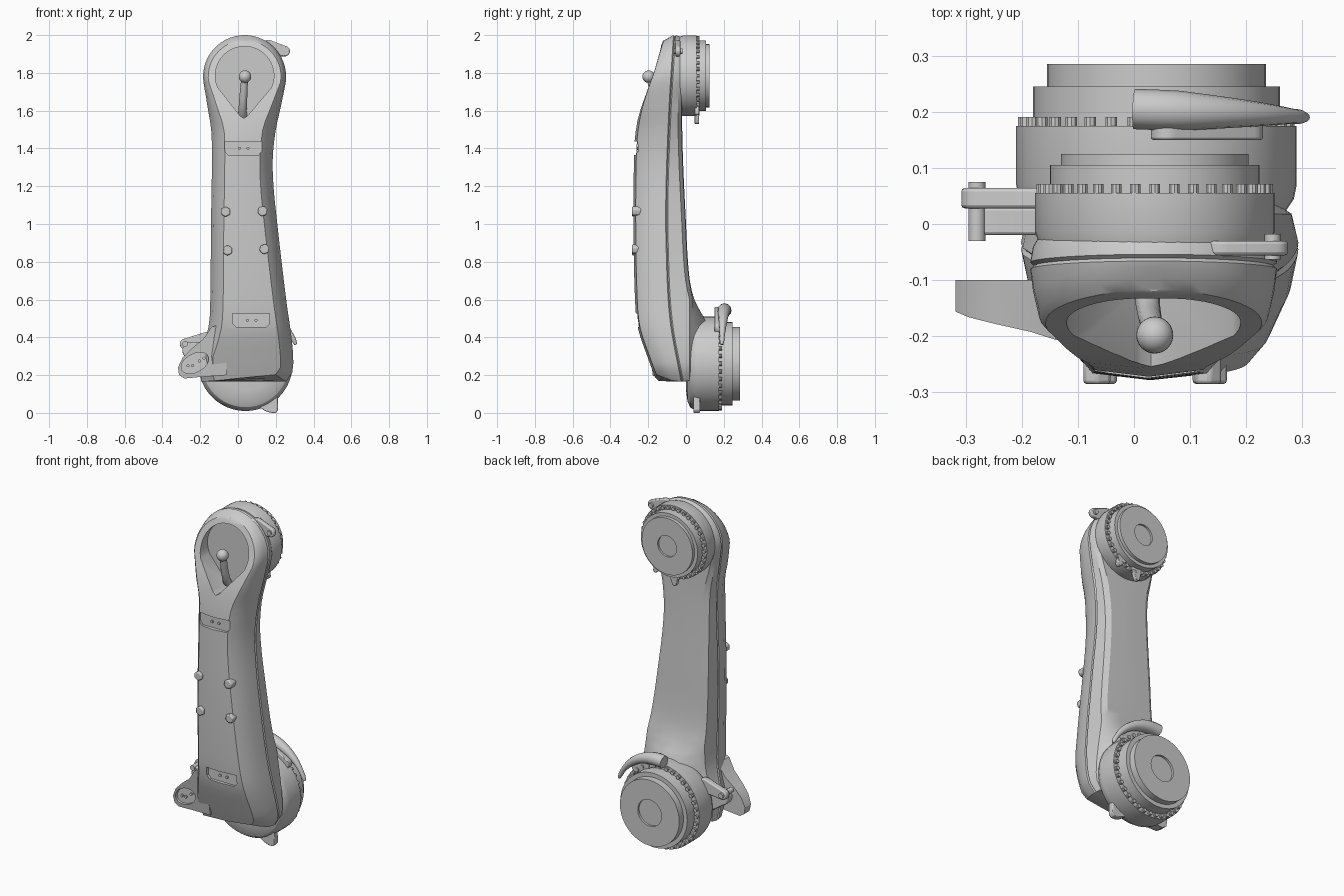
import bpy, bmesh
from math import sin, cos, pi, radians
from mathutils import Vector, Matrix

if "Cube" in bpy.data.objects:
    bpy.data.objects.remove(bpy.data.objects["Cube"])


def finish(bm, name, bevel=0.0, angle=30):
    bmesh.ops.recalc_face_normals(bm, faces=bm.faces)
    me = bpy.data.meshes.new(name)
    bm.to_mesh(me)
    bm.free()
    ob = bpy.data.objects.new(name, me)
    bpy.context.collection.objects.link(ob)
    if bevel:
        m = ob.modifiers.new("bevel", 'BEVEL')
        m.width, m.segments, m.limit_method = bevel, 2, 'ANGLE'
        m.angle_limit = radians(40)
    smooth(ob, angle)
    return ob


def smooth(ob, angle=30):
    bpy.ops.object.select_all(action='DESELECT')
    ob.select_set(True)
    bpy.context.view_layer.objects.active = ob
    bpy.ops.object.shade_smooth_by_angle(angle=radians(angle))


def prism(name, pts, y0, y1, bevel=0.0):
    """Outline in x,z pulled from y0 to y1; y0 may be a function of x,z."""
    bm = bmesh.new()
    front = [bm.verts.new((x, y0(x, z) if callable(y0) else y0, z)) for x, z in pts]
    back = [bm.verts.new((x, y1, z)) for x, z in pts]
    bm.faces.new(front)
    bm.faces.new(back[::-1])
    for i in range(len(pts)):
        j = (i + 1) % len(pts)
        bm.faces.new((front[i], front[j], back[j], back[i]))
    return finish(bm, name, bevel)


def capsule(p, r, q, s):
    """Tapered capsule outline with round ends p,r and q,s."""
    p, q = Vector(p), Vector(q)
    d = (q - p).normalized()
    n = Vector((-d.y, d.x))
    arc = [pi * i / 10 for i in range(11)]
    return ([tuple(p + r * (n * cos(a) - d * sin(a))) for a in arc] +
            [tuple(q + s * (-n * cos(a) + d * sin(a))) for a in arc])


def lathe(name, cx, cz, profile, seg=48):
    """Profile of (radius, y) turned about a y-parallel axis."""
    bm = bmesh.new()
    vs = [bm.verts.new((cx + r, y, cz)) for r, y in profile]
    es = [bm.edges.new(e) for e in zip(vs, vs[1:])]
    bmesh.ops.spin(bm, geom=vs + es, cent=(cx, 0, cz), axis=(0, 1, 0),
                   angle=2 * pi, steps=seg, use_duplicate=False)
    bmesh.ops.remove_doubles(bm, verts=bm.verts, dist=1e-4)
    return finish(bm, name)


def pins(name, spots, r, y0, y1, seg=10):
    bm = bmesh.new()
    for x, z in spots:
        m = Matrix.Translation((x, (y0 + y1) / 2, z)) @ Matrix.Rotation(pi / 2, 4, 'X')
        bmesh.ops.create_cone(bm, cap_ends=True, segments=seg, radius1=r, radius2=r,
                              depth=y1 - y0, matrix=m)
    return finish(bm, name)


def circle(cx, cz, r, n, start=0):
    return [(cx + r * cos(2 * pi * i / n + start), cz + r * sin(2 * pi * i / n + start)) for i in range(n)]


def tube(name, pts, radii):
    cu = bpy.data.curves.new(name, 'CURVE')
    cu.dimensions, cu.bevel_depth, cu.bevel_resolution, cu.use_fill_caps = '3D', 1.0, 4, True
    sp = cu.splines.new('POLY')
    sp.points.add(len(pts) - 1)
    for k, (p, r) in enumerate(zip(pts, radii)):
        sp.points[k].co, sp.points[k].radius = (*p, 1), r
    ob = bpy.data.objects.new(name, cu)
    bpy.context.collection.objects.link(ob)
    bpy.ops.object.select_all(action='DESELECT')
    ob.select_set(True)
    bpy.context.view_layer.objects.active = ob
    bpy.ops.object.convert(target='MESH')
    smooth(bpy.context.object, 40)


def cut(ob, cutter):
    m = ob.modifiers.new("cut", 'BOOLEAN')
    m.object, m.operation, m.solver = cutter, 'DIFFERENCE', 'EXACT'
    bpy.context.view_layer.objects.active = ob
    bpy.ops.object.modifier_apply(modifier="cut")
    bpy.data.objects.remove(cutter)


def curve_at(table, z):
    """Smooth lookup in a table of (z, value), z descending."""
    z = max(min(z, table[0][0]), table[-1][0])
    slope = lambda i: ((table[min(i + 1, len(table) - 1)][1] - table[max(i - 1, 0)][1]) /
                       (table[min(i + 1, len(table) - 1)][0] - table[max(i - 1, 0)][0]))
    for i in range(len(table) - 1):
        (a, u), (b, v) = table[i], table[i + 1]
        if z >= b:
            h, t = b - a, (z - a) / (b - a)
            return (u * (2*t**3 - 3*t*t + 1) + v * (3*t*t - 2*t**3) +
                    h * slope(i) * (t**3 - 2*t*t + t) + h * slope(i + 1) * (t**3 - t*t))


# arm body: outline and depth profiles against height
RIGHT = [(1.72, .247), (1.6, .222), (1.5, .2), (1.35, .184), (1.2, .188), (1, .208), (.6, .255), (.4, .283), (.27, .293), (.2, .283), (.165, .255)]
LEFT = [(1.72, -.177), (1.6, -.158), (1.5, -.142), (1.35, -.138), (1, -.143), (.5, -.15), (.4, -.17), (.3, -.2), (.165, -.195)]
FRONT = [(2, -.1), (1.97, -.122), (1.9, -.145), (1.8, -.175), (1.7, -.212), (1.6, -.245), (1.5, -.265), (1.4, -.274), (1, -.278), (.6, -.27), (.45, -.255), (.3, -.205), (.165, -.155)]
SEAM = [(2, -.06), (1.85, -.07), (1.6, -.085), (1.2, -.1), (.9, -.1), (.5, -.08), (.165, -.02)]
BACK = [(2, -.015), (1.5, -.02), (1, 0), (.7, .02), (.57, .055), (.5, .1), (.4, .11), (.165, .11)]
CX, TOP, BASE = .035, 1.78, .26

left, right = [], []
for a in range(86, -16, -8):
    c, s = .22 * cos(radians(a)), .22 * sin(radians(a))
    right.append(Vector((CX + c, TOP + s)))
    left.append(Vector((CX - c, TOP + s)))
for i in range(32):
    z = 1.68 - (1.68 - .165) * i / 31
    right.append(Vector((curve_at(RIGHT, z), z)))
    left.append(Vector((curve_at(LEFT, z), z)))


def side_points(line, i, sign):
    """Section points of one side, back to front, stepped in from the outline."""
    t = (line[min(i + 1, len(line) - 1)] - line[max(i - 1, 0)]).normalized()
    inward = Vector((t.y, -t.x)) * sign
    k = max(.4, min(1, .4 + .6 * (1.75 - line[i].y) / .25))
    yb = lambda z: curve_at(BACK, z)
    ys = lambda z: curve_at(SEAM, z)
    yf = lambda z: curve_at(FRONT, z)
    layers = [(.13 * k, yb), (.04 * k, lambda z: min(yb(z), .04) - .003),
              (.012 * k, lambda z: min(yb(z), .04) - .022), (0, lambda z: ys(z) + .006), (.007, ys),
              (0, lambda z: ys(z) - .006), (.012 * k, lambda z: ys(z) * .6 + yf(z) * .4),
              (.04 * k, lambda z: yf(z) + .045 * k), (.068 * k, lambda z: yf(z) + .012 * k)]
    out = []
    for inset, f in layers:
        p = line[i] + inward * inset
        out.append(Vector((p.x, f(p.y), p.y)))
    return out


bm = bmesh.new()
rings = []
for i in range(len(right)):
    R, L = side_points(right, i, 1), side_points(left, i, -1)
    mids = []
    for k, tab in ((0, BACK), (-1, FRONT)):
        m = (R[k] + L[k]) / 2
        mids.append(Vector((m.x, curve_at(tab, m.z), m.z)))
    rings.append([bm.verts.new(p) for p in [mids[0]] + R + [mids[1]] + L[::-1]])
for a, b in zip(rings, rings[1:]):
    for j in range(len(a)):
        n = (j + 1) % len(a)
        bm.faces.new((a[j], a[n], b[n], b[j]))
for ring in (rings[0], rings[-1]):
    N, h = len(ring), len(ring) // 2
    bm.faces.new((ring[0], ring[1], ring[N - 1]))
    bm.faces.new((ring[h], ring[h - 1], ring[h + 1]))
    for j in range(1, h - 1):
        bm.faces.new((ring[j], ring[j + 1], ring[N - j - 1], ring[N - j]))
body = finish(bm, "arm_body")

# teardrop recess and the two front pockets
drop = [(CX + .155 * cos(radians(a)), 1.785 + .155 * sin(radians(a))) for a in range(-24, 205, 6)]
cut(body, prism("recess_cutter", drop + [(.012, 1.572), (.03, 1.56), (.05, 1.572)], -.5, -.115))
for label, cx, cz, floor in (("upper", .028, 1.4, -.252), ("lower", .07, .49, -.236)):
    shape = [(cx + sx * w, cz + h) for sx, w, h in ((-1, .08, -.036), (1, .08, -.036), (1, .098, -.015),
             (1, .098, .036), (-1, .098, .036), (-1, .098, -.015))]
    cut(body, prism("pocket_cutter", shape, -.5, floor))
    pins(label + "_pocket_pins", [(cx - .02, cz), (cx + .025, cz)], .008, floor - .008, floor + .02)
smooth(body)

# lever inside the recess
tube("lever_stem", [(.025, -.11, 1.57), (.024, -.14, 1.6), (.028, -.165, 1.67), (.035, -.19, 1.77)], [.022, .022, .021, .018])
bpy.ops.mesh.primitive_uv_sphere_add(segments=24, ring_count=14, radius=.033, location=(.037, -.198, 1.78))
bpy.context.object.name = "lever_ball"
smooth(bpy.context.object)

# hexagonal clips on the front
for k, (x, z) in enumerate([(-.066, 1.065), (.13, 1.068), (-.055, .86), (.14, .867)]):
    prism("front_clip_%d" % k, circle(x, z, .028, 6, .5 if x < 0 else .3), -.285, -.235, .006)

# stepped joint discs with bolt rings
lathe("lower_joint", .04, BASE, [(0, 0), (.14, 0), (.2, .008), (.23, .022), (.245, .045), (.25, .07), (.25, .175), (.22, .175),
      (.22, .245), (.195, .245), (.195, .285), (.078, .285), (.078, .272), (0, .272)])
lathe("upper_joint", .037, 1.785, [(0, -.04), (.205, -.04), (.213, -.015), (.213, .055), (.187, .055), (.187, .105),
      (.167, .105), (.167, .125), (.062, .125), (.062, .113), (0, .113)])
pins("lower_joint_bolts", circle(.04, BASE, .236, 36), .011, .16, .191)
pins("upper_joint_bolts", circle(.037, 1.785, .201, 36), .01, .04, .071)

# left flange with oval recess
slope = lambda x, z: -.15 - (x + .32) * .1 - (z - .2) * .15
flange = prism("side_flange", [(-.06, .48), (-.14, .455), (-.185, .39), (-.25, .337), (-.295, .29), (-.318, .24),
               (-.312, .2), (-.285, .182), (-.2, .19), (-.06, .2)], slope, -.1)
oval = []
for i in range(28):
    u, v, t = .078 * cos(2 * pi * i / 28), .048 * sin(2 * pi * i / 28), radians(28)
    oval.append((-.228 + u * cos(t) - v * sin(t), .264 + u * sin(t) + v * cos(t)))
cut(flange, prism("oval_cutter", oval, -.4, -.142))
smooth(flange)
pins("flange_pins", [(-.265, .25), (-.24, .25), (-.205, .275), (-.18, .29)], .008, -.152, -.13)

# clamp lugs beside the joints
prism("lower_rear_lug", capsule((-.25, .33), .045, (-.1, .29), .1), -.02, .03, .006)
prism("lower_clamp", capsule((-.28, .365), .028, (-.16, .39), .04), .028, .064, .006)
prism("upper_clamp", capsule((.247, 1.915), .028, (.16, 1.93), .045), -.056, -.03, .006)
pins("lower_clamp_bolt", [(-.28, .365)], .015, -.03, .075, 16)
pins("upper_clamp_bolt", [(.247, 1.915)], .014, -.063, -.018, 16)

# small tabs on the disc rims
prism("lower_foot_tab", [(.1, .04), (.14, .012), (.17, .001), (.2, .0), (.212, .015), (.21, .1)], .04, .075, .004)
prism("upper_rim_tab_bottom", capsule((.03, 1.545), .015, (.035, 1.61), .035), .045, .07, .003)
prism("upper_rim_tab_side", capsule((.155, 1.59), .014, (.13, 1.64), .035), .045, .07, .003)

# tapered cable connector over the lower disc
arc, rad = [], []
for i in range(15):
    a, t = radians(98 - 77 * i / 14), i / 14
    arc.append((.04 + .285 * cos(a), .205 - .015 * t, BASE + .285 * sin(a)))
    rad.append(.036 if t < .2 else .036 - .024 * (t - .2) / .7 if t < .9 else .013)
rad[-1] = .008
tube("cable_connector", arc, rad)
prism("connector_bracket", capsule((.06, .53), .03, (.2, .45), .03), .15, .185, .004)
